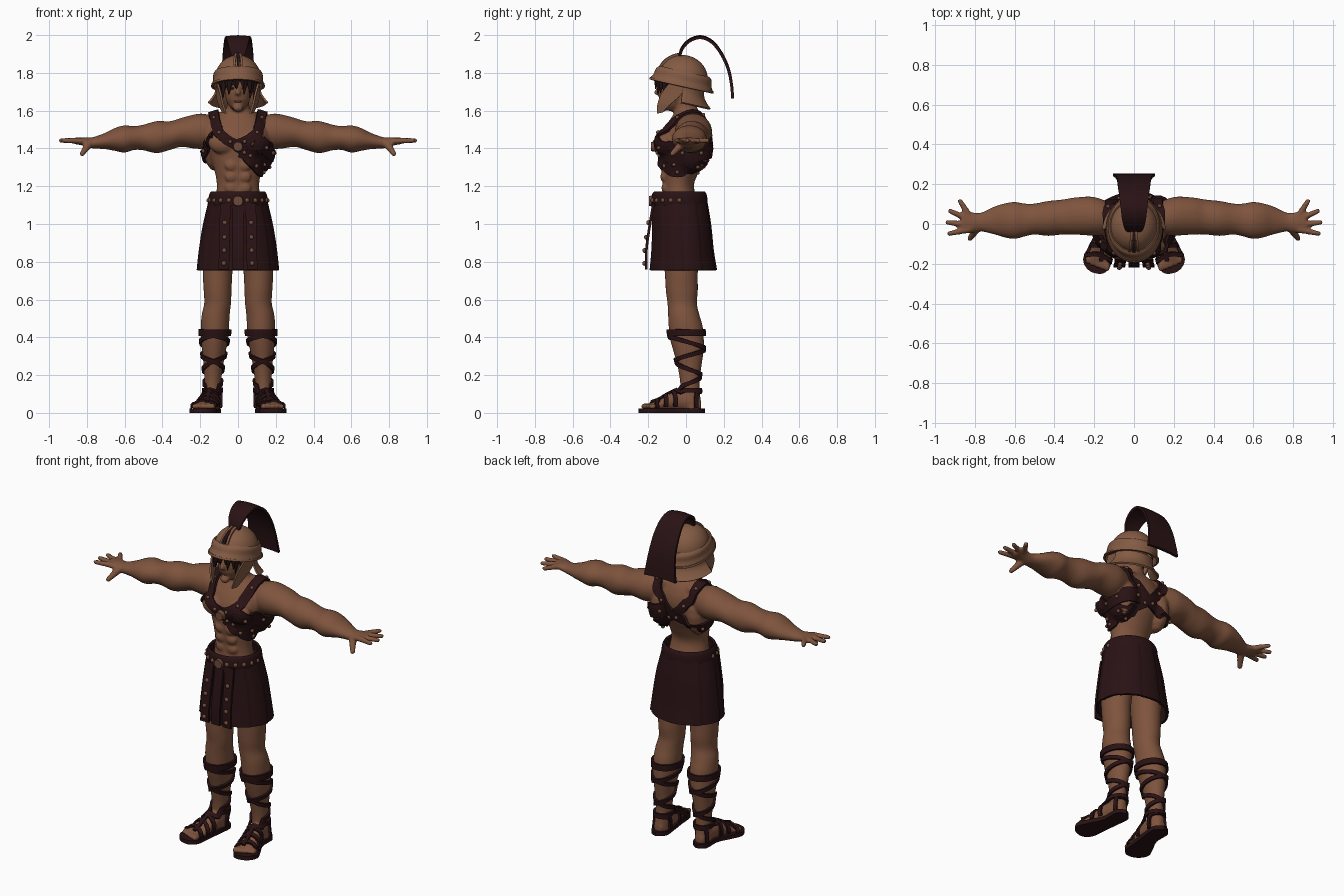
import bpy, bmesh
from math import sin, cos, pi, tau
from mathutils import Vector, Matrix
from mathutils.bvhtree import BVHTree

if "Cube" in bpy.data.objects:
    bpy.data.objects.remove(bpy.data.objects["Cube"])


def material(name, rgb):
    m = bpy.data.materials.new(name)
    m.use_nodes = True
    m.diffuse_color = (*rgb, 1)
    node = next(n for n in m.node_tree.nodes if n.type == 'BSDF_PRINCIPLED')
    node.inputs["Base Color"].default_value = (*rgb, 1)
    node.inputs["Roughness"].default_value = 0.7
    return m


SKIN = material("skin", (0.21, 0.088, 0.047))
LEATHER = material("dark leather", (0.022, 0.006, 0.007))
BRONZE = material("bronze", (0.23, 0.105, 0.058))
STUD = material("stud metal", (0.16, 0.07, 0.042))
HAIR = material("dark hair", (0.018, 0.007, 0.007))
LIP = material("lips", (0.13, 0.045, 0.03))


def finish(name, bm, mat, solid=0, voxel=0):
    """Turn a bmesh into a finished, smooth object with its modifiers baked."""
    bmesh.ops.recalc_face_normals(bm, faces=bm.faces)
    me = bpy.data.meshes.new(name)
    bm.to_mesh(me)
    bm.free()
    me.materials.append(mat)
    ob = bpy.data.objects.new(name, me)
    bpy.context.collection.objects.link(ob)
    if voxel:
        r = ob.modifiers.new("fuse", 'REMESH')
        r.mode, r.voxel_size = 'VOXEL', voxel
        s = ob.modifiers.new("soften", 'SMOOTH')
        s.factor, s.iterations = 0.5, 4
    if solid:
        s = ob.modifiers.new("thickness", 'SOLIDIFY')
        s.thickness, s.offset = solid, 0
    if voxel or solid:
        dg = bpy.context.evaluated_depsgraph_get()
        ob.data = bpy.data.meshes.new_from_object(ob.evaluated_get(dg))
        ob.modifiers.clear()
    for p in ob.data.polygons:
        p.use_smooth = True
    ob.data.set_sharp_from_angle(angle=0.8)
    return ob


def spline(rows, k=5):
    """Catmull-Rom curve through tuples of any length."""
    out, last = [], len(rows) - 1
    for i in range(last):
        a, b, c, d = (rows[max(0, min(last, i + j))] for j in (-1, 0, 1, 2))
        for s in range(k):
            t = s / k
            out.append(tuple(q + t / 2 * (r - p + t * (2*p - 5*q + 4*r - w + t * (3*q - p - 3*r + w)))
                             for p, q, r, w in zip(a, b, c, d)))
    return out + [tuple(rows[-1])]


def skin_grid(bm, grid, wrap=False):
    n = len(grid[0])
    for a, b in zip(grid, grid[1:]):
        for j in range(n if wrap else n - 1):
            bm.faces.new((a[j], a[(j + 1) % n], b[(j + 1) % n], b[j]))


def loft(bm, rows, axis='z', n=32, caps=True, arc=None, mod=lambda t: 1):
    """Elliptic rings: (position on axis, centre 1, centre 2, radius 1, radius 2)."""
    grid = []
    for t, c1, c2, r1, r2 in rows:
        ring = []
        for j in range(n):
            a = arc[0] + (arc[1] - arc[0]) * j / (n - 1) if arc else tau * j / n
            u, v = c1 + r1 * cos(a) * mod(a), c2 + r2 * sin(a) * mod(a)
            ring.append(bm.verts.new({'x': (t, u, v), 'y': (u, t, v), 'z': (u, v, t)}[axis]))
        grid.append(ring)
    skin_grid(bm, grid, not arc)
    if caps:
        bm.faces.new(grid[0])
        bm.faces.new(grid[-1])


def ball(bm, loc, radii, seg=16):
    bmesh.ops.create_uvsphere(bm, u_segments=seg, v_segments=seg // 2, radius=1,
                              matrix=Matrix.LocRotScale(Vector(loc), None, Vector(radii)))


def rod(bm, a, b, r, tip):
    a, b = Vector(a), Vector(b)
    m = Matrix.Translation((a + b) / 2) @ (b - a).to_track_quat('Z', 'Y').to_matrix().to_4x4()
    bmesh.ops.create_cone(bm, cap_ends=True, segments=12, radius1=r, radius2=tip,
                          depth=(b - a).length, matrix=m)


def mirror(bm):
    new = bmesh.ops.duplicate(bm, geom=bm.verts[:] + bm.edges[:] + bm.faces[:])["geom"]
    bmesh.ops.scale(bm, vec=(-1, 1, 1), verts=[g for g in new if isinstance(g, bmesh.types.BMVert)])


def ribbon(bm, tree, pts, w, lift=0.006, k=6):
    """Strap that hugs a surface; returns its centre points for studs."""
    path, grid, mids = [Vector(p) for p in spline(pts, k)], [], []
    for i, p in enumerate(path):
        loc, nor = tree.find_nearest(p)[:2]
        tan = path[min(i + 1, len(path) - 1)] - path[max(i - 1, 0)]
        side = tan.cross(nor).normalized() * w / 2
        row = []
        for f in (-1, -0.5, 0, 0.5, 1):
            q, qn = tree.find_nearest(loc + side * f + nor * 0.01)[:2]
            row.append(bm.verts.new(q + qn * lift))
        grid.append(row)
        mids.append(loc + nor * (lift + 0.008))
    skin_grid(bm, grid)
    return mids


# Body: limbs first, mirrored, then trunk and head, all fused
bm = bmesh.new()
loft(bm, spline([(.10, .03, 1.49, .07, .07), (.17, .035, 1.492, .092, .09), (.22, .04, 1.49, .098, .092),
                 (.30, .04, 1.485, .093, .077), (.36, .035, 1.468, .088, .076), (.43, .028, 1.46, .088, .085),
                 (.50, .025, 1.458, .078, .068), (.55, .02, 1.455, .083, .063), (.60, .018, 1.45, .093, .072),
                 (.65, .018, 1.448, .086, .061), (.70, .018, 1.44, .071, .044), (.75, .012, 1.432, .053, .033),
                 (.78, .01, 1.43, .046, .028), (.82, .008, 1.437, .053, .022), (.865, .01, 1.44, .062, .017)]), 'x')
for y0, x1, y1 in ((.055, .875, .115), (.028, .925, .065), (-.005, .938, .008), (-.035, .928, -.048)):
    rod(bm, (.83, y0 * .8, 1.44), (x1, y1, 1.442), .017, .013)
    ball(bm, (x1, y1, 1.442), (.013, .013, .013))
rod(bm, (.785, -.015, 1.43), (.825, -.072, 1.372), .024, .014)
ball(bm, (.825, -.072, 1.372), (.015, .015, .015))
loft(bm, spline([(1.0, .08, -.02, .08, .10), (.88, .10, -.025, .085, .10), (.75, .108, -.025, .079, .088),
                 (.65, .108, -.022, .074, .085), (.58, .108, -.02, .071, .078), (.52, .118, -.012, .074, .083),
                 (.46, .122, -.002, .075, .09), (.40, .123, .004, .072, .09), (.34, .127, .012, .065, .083),
                 (.26, .13, .018, .053, .066), (.18, .133, .02, .045, .053), (.12, .135, .022, .043, .051),
                 (.02, .138, .03, .043, .053)]))
loft(bm, spline([(.08, .138, .04, .025, .025), (.03, .138, .055, .043, .045), (-.03, .143, .066, .046, .057),
                 (-.09, .155, .055, .05, .045), (-.14, .167, .04, .058, .03), (-.185, .177, .033, .06, .02)]), 'y')
for i in range(5):
    ball(bm, (.137 + .024 * i, -.21 + .009 * i, .034), (.018 - .0015 * i, .03, .018 - .001 * i))
ball(bm, (.075, -.11, 1.43), (.085, .045, .06))
ball(bm, (.12, .04, 1.41), (.065, .09, .13))
ball(bm, (.08, .035, 1.545), (.095, .06, .05))
for z in (1.19, 1.25, 1.31):
    ball(bm, (.036, -.112 - (z - 1.19) * .1, z), (.034, .018, .028))
mirror(bm)
loft(bm, spline([(1.0, 0, -.02, .14, .11), (1.1, 0, -.03, .125, .10), (1.2, 0, -.04, .112, .082),
                 (1.28, 0, -.03, .124, .1), (1.36, 0, -.015, .15, .122), (1.44, 0, -.01, .172, .135),
                 (1.5, 0, 0, .172, .122), (1.55, 0, .008, .14, .095), (1.58, 0, .008, .10, .075),
                 (1.61, 0, 0, .064, .062), (1.66, 0, -.01, .058, .058), (1.76, 0, -.02, .055, .055)]))
ball(bm, (0, -.025, 1.765), (.088, .1, .1))
ball(bm, (0, -.075, 1.70), (.07, .073, .105))
ball(bm, (0, -.125, 1.615), (.028, .026, .022))
rod(bm, (0, -.142, 1.73), (0, -.158, 1.685), .009, .016)
body = finish("body", bm, SKIN, voxel=0.0075)
bm = bmesh.new()
bm.from_mesh(body.data)
surface = BVHTree.FromBMesh(bm)
bm.free()

# Eyes, brows and mouth as thin plates on the face
for name, mat, spots, size in (("eyes", HAIR, [(.028, 1.718)], (.015, .004, .006)),
                               ("brows", HAIR, [(.03, 1.738)], (.02, .004, .004)),
                               ("mouth", LIP, [(0, 1.648)], (.022, .004, .005))):
    bm = bmesh.new()
    for x, z in spots:
        ball(bm, surface.ray_cast(Vector((x, -.4, z)), Vector((0, 1, 0)))[0], size)
    if name != "mouth":
        mirror(bm)
    finish(name, bm, mat)

# Hair locks under the helmet rim
bm = bmesh.new()
for i in range(15):
    a = pi * (1 + i / 14)
    side = abs(cos(a))
    top = Vector((.093 * cos(a), -.035 + .118 * sin(a), 1.79 - .03 * side))
    drop = .055 + .035 * side + .02 * (i % 2)
    rod(bm, top, top + Vector((.008 * (-1) ** i, -.008, -drop)), .02, .002)
finish("hair_locks", bm, HAIR)

# Helmet shell, brim and neck guard share one tilted frame
TILT = Matrix.Translation((0, -.015, 1.775)) @ Matrix.Rotation(-.22, 4, 'X')


def helmet_part(name, rows, solid, arc=None):
    bm = bmesh.new()
    loft(bm, rows, n=48, caps=False, arc=arc)
    bm.transform(TILT)
    return finish(name, bm, BRONZE, solid)


angles = [-.25 + (pi / 2 + .249) * i / 12 for i in range(13)]
dome = helmet_part("helmet_dome", [(.115 * sin(a), 0, 0, .116 * cos(a), .126 * cos(a)) for a in angles], .008)
helmet_part("helmet_brim", spline([(.03, 0, 0, .118, .13), (.015, 0, 0, .126, .146), (-.015, 0, 0, .127, .152),
                                   (-.042, 0, 0, .134, .166)]), .01)
helmet_part("brim_lip", [(-.036, 0, 0, .135, .166), (-.048, 0, 0, .137, .168)], .012)
helmet_part("neck_guard", spline([(-.04, 0, 0, .115, .118), (-.08, 0, 0, .12, .128), (-.11, 0, 0, .138, .15),
                                  (-.132, 0, 0, .157, .175)]), .01, (.1, pi - .1))
bm = bmesh.new()
front = spline([(.108, -.09, 1.745), (.092, -.13, 1.69), (.08, -.15, 1.635), (.064, -.152, 1.585)])
back = spline([(.112, .005, 1.725), (.11, -.035, 1.675), (.1, -.08, 1.635), (.08, -.125, 1.59)])
skin_grid(bm, [[bm.verts.new(f), bm.verts.new(b)] for f, b in zip(front, back)])
mirror(bm)
finish("cheek_plates", bm, BRONZE, .01)

# Helmet ridges and the curved crest
bm = bmesh.new()
bm.from_mesh(dome.data)
shell = BVHTree.FromBMesh(bm)
bm.free()
for name, xs, w, mat in (("crest_seam", (0,), .014, LEATHER), ("helmet_ridges", (-.022, .022), .012, BRONZE)):
    bm = bmesh.new()
    for x in xs:
        ribbon(bm, shell, [(x * .5, -.03, 1.92), (x * .8, -.1, 1.89), (x * 1.2, -.17, 1.83)], w)
    finish(name, bm, mat, .012)
bm = bmesh.new()
crest = spline([(-.035, 1.875, .028), (-.022, 1.93, .045), (.02, 1.975, .058), (.08, 1.992, .066), (.14, 1.965, .074),
                (.19, 1.9, .081), (.225, 1.82, .086), (.241, 1.74, .095), (.247, 1.67, .106)])
skin_grid(bm, [[bm.verts.new((w * f, y, z - .006 * f * f)) for f in (-1, -.5, 0, .5, 1)] for y, z, w in crest])
finish("crest", bm, LEATHER, .015)

# Chest harness with studs
R = [(-.13, .03, 1.6), (-.12, -.12, 1.52), (-.075, -.16, 1.46), (0, -.17, 1.41), (.07, -.15, 1.34), (.13, -.09, 1.28),
     (.14, 0, 1.28), (.08, .1, 1.34), (-.03, .13, 1.42), (-.11, .12, 1.52), (-.13, .03, 1.6)]
L = [(0, -.17, 1.42), (.075, -.16, 1.46), (.12, -.12, 1.52), (.13, .03, 1.6), (.11, .12, 1.52), (.03, .13, 1.42),
     (-.08, .11, 1.37), (-.17, .02, 1.37), (-.18, -.06, 1.41), (-.13, -.12, 1.47)]
SIDE = [(.09, -.15, 1.44), (.17, -.07, 1.39), (.19, .03, 1.37), (.14, .11, 1.39), (.04, .14, 1.41)]
LOW = [(.03, -.16, 1.39), (.11, -.12, 1.33), (.155, 0, 1.31), (.1, .09, 1.35)]
straps, studs = bmesh.new(), bmesh.new()
for pts, w, lift in ((R, .055, .007), (L, .055, .009), (SIDE, .085, .011), (LOW, .095, .006)):
    for p in ribbon(straps, surface, pts, w, lift)[3::6]:
        ball(studs, p, (.011, .011, .011), 10)
finish("chest_harness", straps, LEATHER, .014)
rod(studs, (0, -.15, 1.41), (0, -.185, 1.41), .03, .024)

# Skirt with overlapping pleats, belt and hanging front strips
bm = bmesh.new()
loft(bm, spline([(1.165, 0, -.035, .136, .13), (1.08, 0, -.03, .156, .142), (.98, 0, -.022, .178, .149),
                 (.86, 0, -.018, .196, .157), (.755, 0, -.014, .207, .17)]), n=120, caps=False,
     mod=lambda a: 1 + .03 * ((a * 10 / tau) % 1))
finish("skirt", bm, LEATHER, .012)
bm = bmesh.new()
loft(bm, spline([(1.095, 0, -.035, .148, .138), (1.11, 0, -.035, .153, .143), (1.15, 0, -.035, .148, .14),
                 (1.168, 0, -.035, .138, .13)]), n=48, caps=False)
finish("belt", bm, LEATHER, .012)
for i in range(11):
    a = pi * (1 + i / 10)
    ball(studs, (.155 * cos(a), -.035 + .147 * sin(a), 1.125), (.013, .013, .013), 10)
rod(studs, (0, -.16, 1.122), (0, -.196, 1.122), .033, .026)
bm = bmesh.new()
for x in (-.075, 0, .075):
    strip = spline([(-.172, 1.11), (-.194, .98), (-.21, .86), (-.21, .76)])
    skin_grid(bm, [[bm.verts.new((x * (.9 + (1.1 - z) * .3) + d, y, z)) for d in (-.028, .028)] for y, z in strip])
    for y, z in strip[4:14:3] if x else []:
        ball(studs, (x * (.9 + (1.1 - z) * .3), y - .01, z), (.013, .011, .013), 10)
finish("front_strips", bm, LEATHER, .014)
finish("studs_and_discs", studs, STUD)

# Sandals: sole, foot straps, crossed shin lacing and knee band
bm = bmesh.new()
outline = spline([(.138, .1), (.185, .07), (.19, -.03), (.228, -.11), (.256, -.18), (.225, -.235), (.16, -.25),
                  (.118, -.21), (.108, -.12), (.097, -.03), (.092, .06), (.138, .1)])[:-1]
base = bm.faces.new([bm.verts.new((x, y, 0)) for x, y in outline])
up = bmesh.ops.extrude_face_region(bm, geom=[base])["geom"]
bmesh.ops.translate(bm, vec=(0, 0, .024), verts=[g for g in up if isinstance(g, bmesh.types.BMVert)])
mirror(bm)
finish("sandal_soles", bm, LEATHER)
bm = bmesh.new()
for hand in (1, -1):
    ribbon(bm, surface, [(.13 + .085 * cos(a), .012 + .095 * sin(a), .12 + .29 * i / 24)
                         for i in range(25) for a in [-pi / 2 + hand * tau * 2 * i / 24]], .022, k=4)
for z, w, r in ((.425, .035, .09), (.12, .024, .075)):
    ribbon(bm, surface, [(.128 + r * cos(a), .01 + r * sin(a), z) for a in [tau * i / 12 for i in range(13)]], w, .008)
for y, cx, r in ((-.17, .175, .072), (-.12, .162, .068), (-.07, .152, .064), (.04, .138, .056)):
    ribbon(bm, surface, [(cx + r * cos(a), y + .02 * cos(a), .025 + .085 * sin(a))
                         for a in [pi * i / 8 for i in range(9)]], .022)
ribbon(bm, surface, [(.165, -.19, .07), (.158, -.12, .11), (.148, -.05, .14)], .02, .008)
mirror(bm)
finish("sandal_straps", bm, LEATHER, .012)
